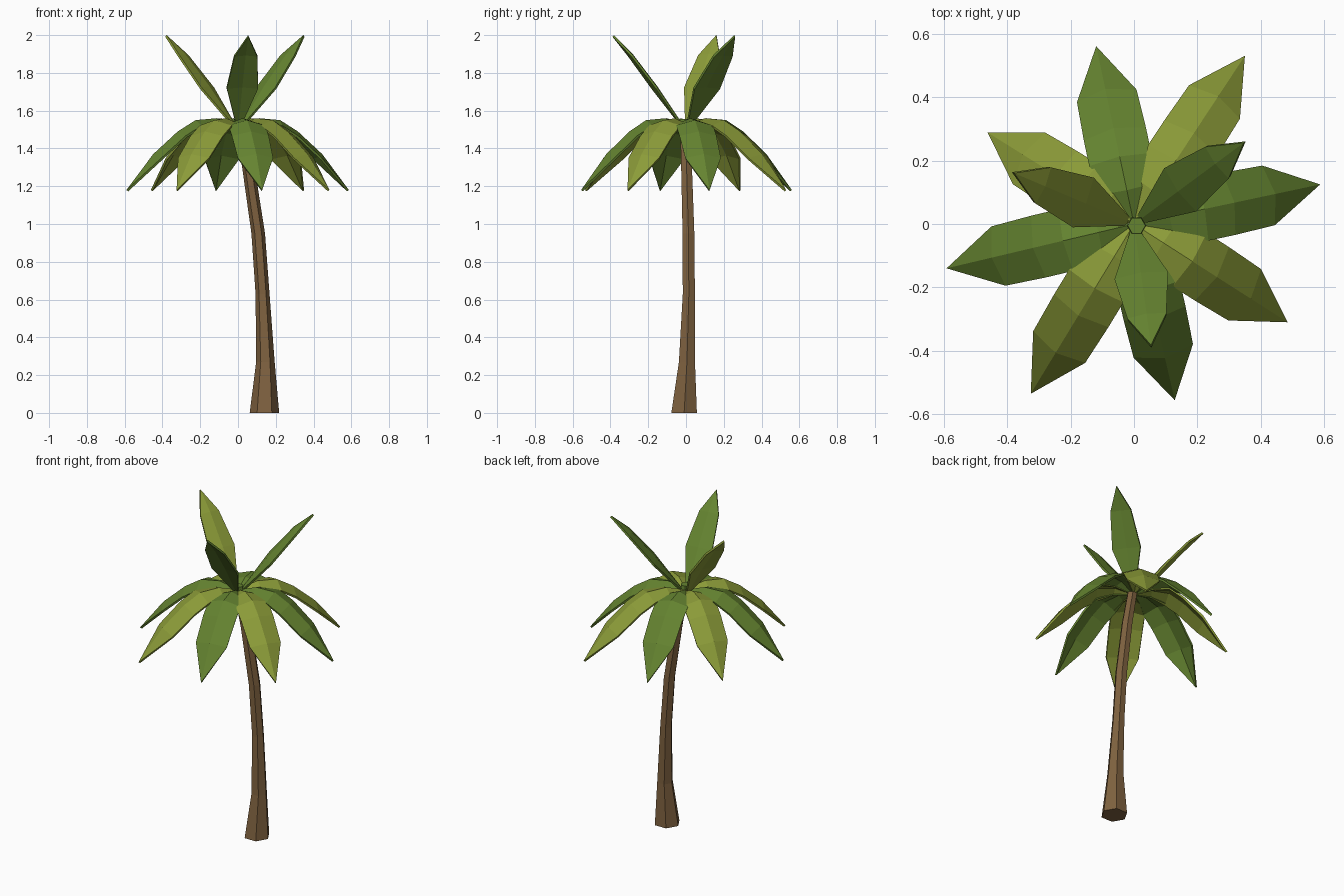
import bpy, bmesh
from math import cos, sin, pi, radians
from mathutils import Vector

if "Cube" in bpy.data.objects:
    bpy.data.objects.remove(bpy.data.objects["Cube"])


def material(name, rgb):
    m = bpy.data.materials.new(name)
    m.diffuse_color = (*rgb, 1)
    m.use_nodes = True
    m.node_tree.nodes["Principled BSDF"].inputs["Base Color"].default_value = m.diffuse_color
    return m


BARK = material("bark", (0.21, 0.12, 0.05))
GREEN = material("green_leaf", (0.13, 0.23, 0.03))
LIME = material("lime_leaf", (0.26, 0.33, 0.04))


def finish(name, bm, mat):
    mesh = bpy.data.meshes.new(name)
    bm.to_mesh(mesh)
    bm.free()
    mesh.materials.append(mat)
    ob = bpy.data.objects.new(name, mesh)
    bpy.context.collection.objects.link(ob)
    return ob


def hex_tube(name, rings, mat):
    """Six-sided tube through rings of (x, y, z, radius), capped at both ends."""
    bm = bmesh.new()
    loops = [[bm.verts.new((x + r * cos(k * pi / 3), y + r * sin(k * pi / 3), z))
              for k in range(6)] for x, y, z, r in rings]
    for a, b in zip(loops, loops[1:]):
        for k in range(6):
            j = (k + 1) % 6
            bm.faces.new((a[k], a[j], b[j], b[k]))
    bm.faces.new(loops[0][::-1])
    bm.faces.new(loops[-1])
    return finish(name, bm, mat)


def leaf(name, profile, angle, length, drop, mat):
    """Ridged leaf: profile rows are (fraction of length, z, half width)."""
    u = Vector((cos(radians(angle)), sin(radians(angle)), 0))
    side = Vector((-u.y, u.x, 0))
    ribs = [u * f * length + Vector((0, 0, z)) for f, z, w in profile]
    bm = bmesh.new()
    rows = []
    for i, (f, z, w) in enumerate(profile[:-1]):
        along = (ribs[i + 1] - ribs[max(i - 1, 0)]).normalized()
        normal = along.cross(side)
        low = ribs[i] - normal * drop * min(1, w / 0.08)
        rows.append([bm.verts.new(p) for p in (low + side * w, ribs[i], low - side * w)])
    for a, b in zip(rows, rows[1:]):
        bm.faces.new((a[1], b[1], b[0], a[0]))
        bm.faces.new((a[2], b[2], b[1], a[1]))
    tip = bm.verts.new(ribs[-1])
    a = rows[-1]
    bm.faces.new((a[1], tip, a[0]))
    bm.faces.new((a[2], tip, a[1]))
    ob = finish(name, bm, mat)
    mod = ob.modifiers.new("thickness", 'SOLIDIFY')
    mod.thickness = 0.012
    mod.offset = -1


# Curved trunk and the small green bud on top
hex_tube("trunk", [(0.14, -0.01, 0, 0.078), (0.145, 0.005, 0.27, 0.049),
                   (0.13, 0.015, 0.63, 0.037), (0.107, 0.013, 0.95, 0.036),
                   (0.055, 0.003, 1.30, 0.033), (0.008, -0.005, 1.53, 0.03)], BARK)
hex_tube("crown_bud", [(0.008, -0.005, 1.53, 0.03), (0.008, -0.005, 1.555, 0.028)], GREEN)

# Drooping leaves
DROOP = [(0.03, 1.53, 0.015), (0.19, 1.56, 0.055), (0.38, 1.55, 0.1),
         (0.54, 1.49, 0.1), (0.76, 1.37, 0.096), (1, 1.18, 0)]
lower = [(-77, 0.57), (-32.6, 0.575), (12, 0.60), (56.6, 0.635),
         (102, 0.573), (148, 0.544), (193.3, 0.607), (238.7, 0.626)]
for i, (ang, length) in enumerate(lower):
    leaf(f"drooping_leaf_{i + 1}", DROOP, ang, length, 0.03, LIME if i % 2 else GREEN)

# Upright leaves
UPRIGHT = [(0.05, 1.53, 0.015), (0.4, 1.73, 0.085), (0.74, 1.90, 0.062), (1, 2.0, 0)]
for i, (ang, length) in enumerate([(-82, 0.385), (36.5, 0.43), (157, 0.41)]):
    leaf(f"upright_leaf_{i + 1}", UPRIGHT, ang, length, 0.012, LIME if i == 2 else GREEN)
